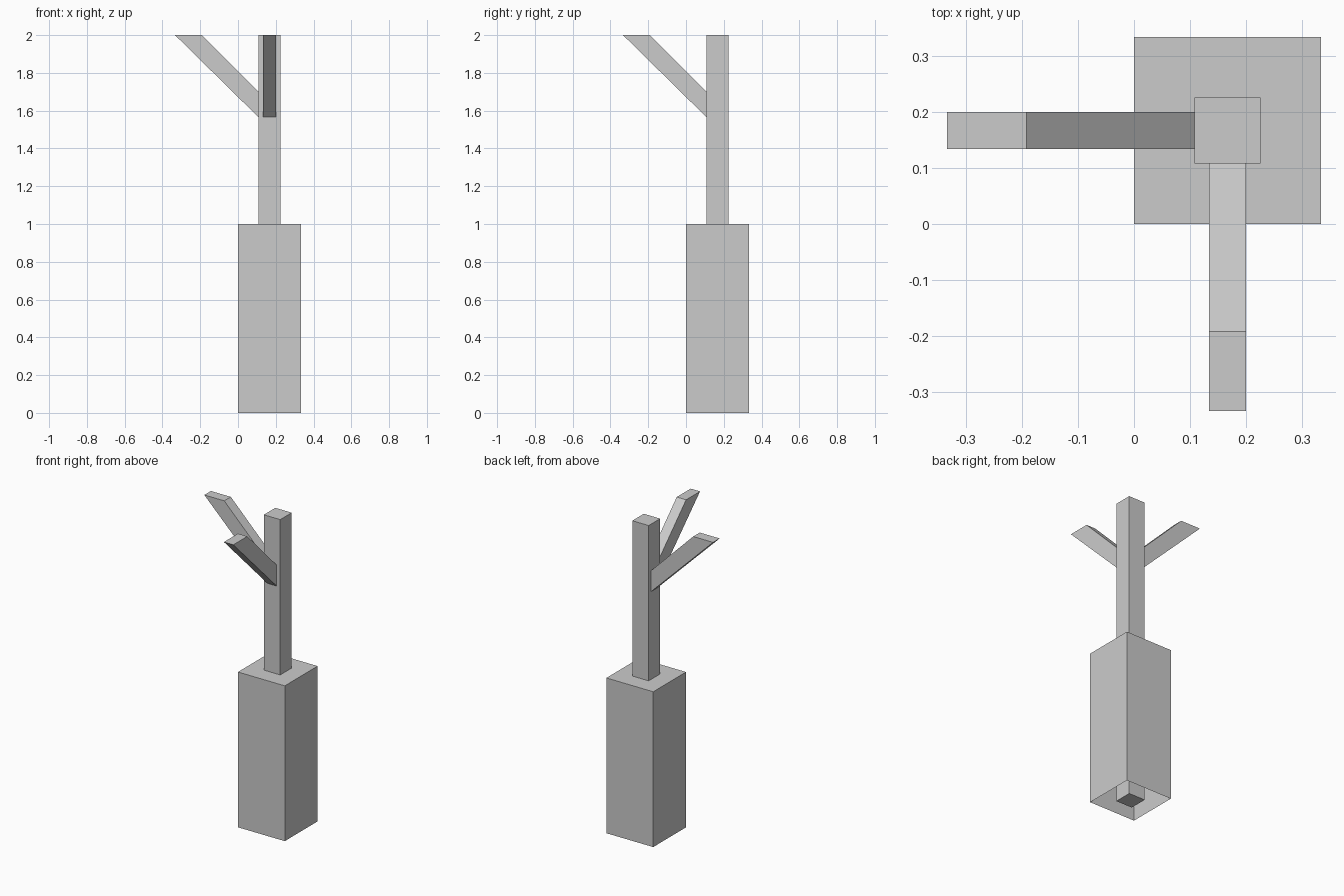
import bpy
import bmesh
import math
from mathutils import Matrix, Vector

cube = bpy.data.objects.get("Cube")
if cube:
    bpy.data.objects.remove(cube, do_unlink=True)

grey = bpy.data.materials.new("plain_grey")
grey.use_nodes = True
grey.diffuse_color = (0.6, 0.6, 0.6, 1)
grey.node_tree.nodes["Principled BSDF"].inputs["Base Color"].default_value = (0.6, 0.6, 0.6, 1)

AXIS = 1 / 6  # x and y of the vertical centre line


def finish(name, bm):
    mesh = bpy.data.meshes.new(name)
    bm.to_mesh(mesh)
    bm.free()
    mesh.materials.append(grey)
    obj = bpy.data.objects.new(name, mesh)
    obj.location = (AXIS, AXIS, 0)
    bpy.context.collection.objects.link(obj)
    return obj


def column(name, width, height, open_bottom=False):
    bm = bmesh.new()
    bmesh.ops.create_cube(bm, size=1)
    bmesh.ops.scale(bm, vec=(width, width, height), verts=bm.verts)
    bmesh.ops.translate(bm, vec=(0, 0, height / 2), verts=bm.verts)
    if open_bottom:
        under = [f for f in bm.faces if f.normal.z < -0.5]
        bmesh.ops.delete(bm, geom=under, context="FACES_ONLY")
    return finish(name, bm)


def branch(name, turn):
    # Slanted side profile, starting on the trunk side and cut level at the tip
    profile = [(-0.058, 1.565), (-0.058, 1.7), (-0.358, 2), (-0.5, 2)]
    thick = 1 / 15
    bm = bmesh.new()
    side = bm.faces.new([bm.verts.new((x, -thick / 2, z)) for x, z in profile])
    grown = bmesh.ops.extrude_face_region(bm, geom=[side], use_keep_orig=True)
    moved = [v for v in grown["geom"] if isinstance(v, bmesh.types.BMVert)]
    bmesh.ops.translate(bm, vec=(0, thick, 0), verts=moved)
    bmesh.ops.recalc_face_normals(bm, faces=bm.faces)
    bmesh.ops.transform(bm, matrix=Matrix.Rotation(turn, 4, "Z"), verts=bm.verts)
    return finish(name, bm)


# Hollow base, open underneath, with the trunk running through to the ground
column("base", 1 / 3, 1, open_bottom=True)
column("trunk", 0.117, 2)

# Two matching branches
branch("right_branch", 0)
branch("front_branch", math.pi / 2)
